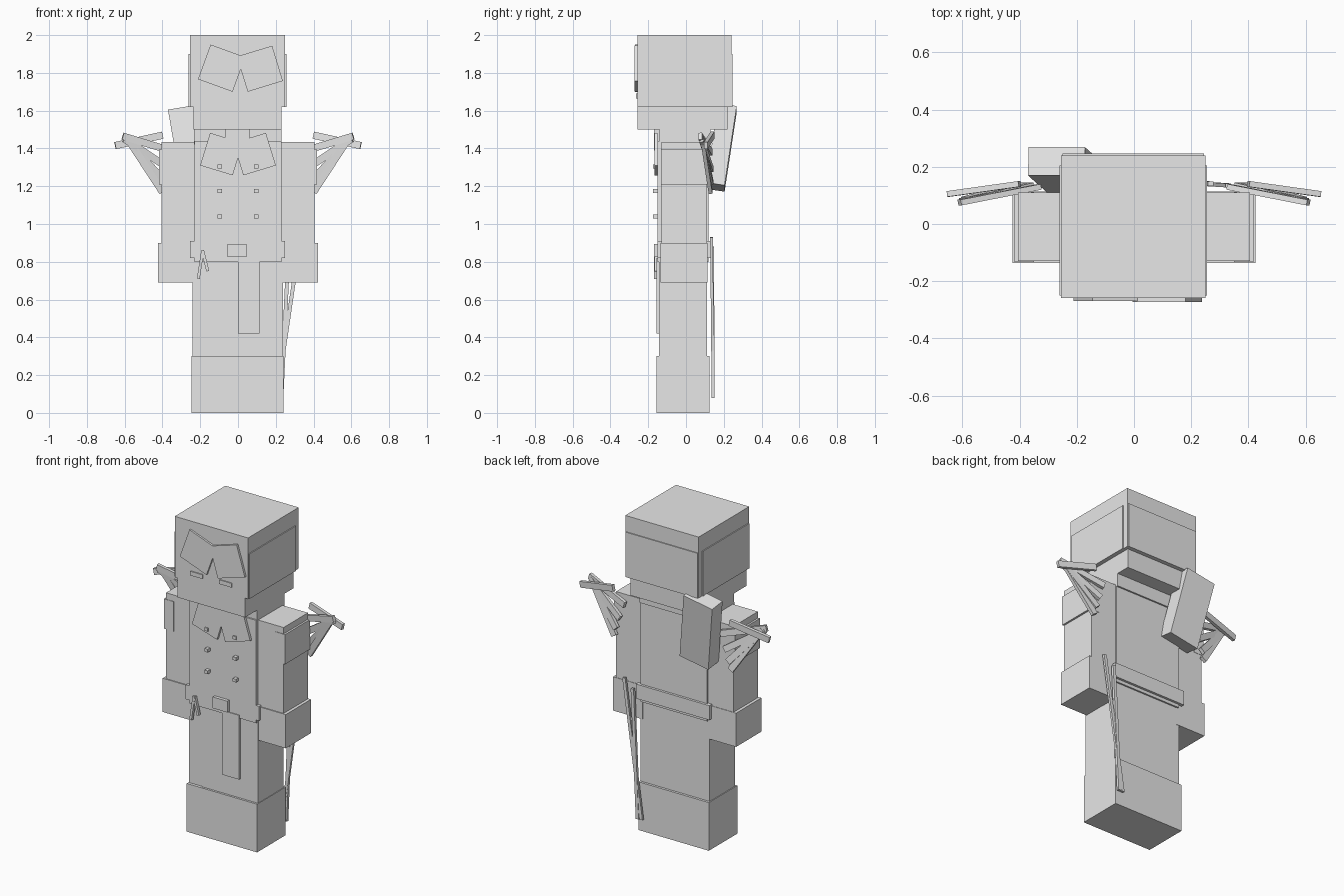
import bpy
import math
from mathutils import Vector, Euler

old = bpy.data.objects.get("Cube")
if old:
    bpy.data.objects.remove(old, do_unlink=True)

grey = bpy.data.materials.new("plain_grey")
grey.use_nodes = True
grey.diffuse_color = (0.8, 0.8, 0.8, 1)
grey.node_tree.nodes["Principled BSDF"].inputs["Base Color"].default_value = (0.8, 0.8, 0.8, 1)


def make_box(name, center, size, rot=None):
    """Box with the given centre, size and optional rotation."""
    sx, sy, sz = (s / 2 for s in size)
    verts = [(x, y, z) for x in (-sx, sx) for y in (-sy, sy) for z in (-sz, sz)]
    faces = [(0, 1, 3, 2), (4, 6, 7, 5), (0, 4, 5, 1),
             (2, 3, 7, 6), (0, 2, 6, 4), (1, 5, 7, 3)]
    mesh = bpy.data.meshes.new(name)
    mesh.from_pydata(verts, [], faces)
    mesh.materials.append(grey)
    obj = bpy.data.objects.new(name, mesh)
    obj.location = center
    if rot:
        obj.rotation_euler = rot
    bpy.context.collection.objects.link(obj)
    return obj


def span(name, x, y, z):
    """Upright box from its ranges on each axis."""
    return make_box(name, [(a + b) / 2 for a, b in (x, y, z)],
                    [b - a for a, b in (x, y, z)])


def bar(name, p, q, width, depth):
    """Straight bar between two points; depth lies along y."""
    p, q = Vector(p), Vector(q)
    d = q - p
    pitch = math.atan2(d.x, d.z)
    tilt = -math.asin(d.y / d.length)
    rot = (Euler((0, pitch, 0)).to_matrix() @ Euler((tilt, 0, 0)).to_matrix()).to_euler()
    return make_box(name, (p + q) / 2, (width, depth, d.length), rot)


# Head and hair layers
span("head", (-0.235, 0.23), (-0.258, 0.22), (1.5, 1.97))
span("hair_cap", (-0.255, 0.25), (-0.258, 0.24), (1.62, 2.0))
span("hair_sides", (-0.261, 0.256), (-0.25, 0.205), (1.62, 1.9))
span("hair_back", (-0.25, 0.245), (0.2, 0.246), (1.62, 1.9))

# Face: two tilted brow plates and the eyes
make_box("right_fringe", (-0.087, -0.263, 1.825), (0.195, 0.014, 0.195), (0, math.radians(20), 0))
make_box("left_fringe", (0.116, -0.265, 1.822), (0.195, 0.014, 0.195), (0, math.radians(-17), 0))
for side, x in (("right", -0.103), ("left", 0.098)):
    make_box(side + "_eye", (x, -0.26, 1.677), (0.085, 0.009, 0.026))

# Torso, coat and belt
span("neck", (-0.232, 0.23), (-0.14, 0.13), (1.42, 1.5))
span("torso", (-0.23, 0.23), (-0.15, 0.12), (0.8, 1.44))
span("belt", (-0.255, 0.25), (-0.15, 0.135), (0.82, 0.91))
span("buckle", (-0.055, 0.045), (-0.17, -0.14), (0.825, 0.895))
span("sash", (0.0, 0.115), (-0.155, -0.13), (0.42, 0.82))

# Collar, tie and buttons
for side, s in (("right", -1), ("left", 1)):
    make_box(side + "_collar", (s * 0.088, -0.159, 1.37), (0.18, 0.016, 0.18),
             (0, math.radians(-17 * s), 0))
    for i, z in enumerate((1.305, 1.175, 1.04)):
        make_box(f"{side}_button_{i + 1}", (s * 0.097, -0.162, z), (0.022, 0.026, 0.02))
span("neck_tie", (-0.07, 0.06), (-0.17, -0.14), (1.39, 1.5))

# Watch chain on the hip
bar("chain_outer", (-0.21, -0.16, 0.71), (-0.187, -0.16, 0.86), 0.015, 0.018)
bar("chain_inner", (-0.187, -0.158, 0.86), (-0.16, -0.158, 0.75), 0.015, 0.018)

# Legs, trouser panel and boots
span("legs", (-0.24, 0.236), (-0.137, 0.11), (0.0, 0.82))
span("trouser_panel", (-0.15, 0.237), (-0.142, 0.0), (0.3, 0.82))
span("boots", (-0.245, 0.24), (-0.155, 0.125), (0.0, 0.3))

# Arms with shoulder pads and cuffs
for side, s in (("right", -1), ("left", 1)):
    def arm_part(name, inner, outer, y, z):
        span(side + name, sorted((s * inner, s * outer)), y, z)
    arm_part("_arm", 0.2, 0.405, (-0.13, 0.11), (0.69, 1.435))
    arm_part("_shoulder_pad", 0.35, 0.417, (-0.133, 0.112), (1.21, 1.395))
    arm_part("_cuff", 0.22, 0.424, (-0.136, 0.113), (0.69, 0.9))

# Fan of slats behind each shoulder
for side, s in (("right", -1), ("left", 1)):
    slats = [((0.65, 0.105, 1.415), (0.4, 0.14, 1.47)),
             ((0.61, 0.075, 1.465), (0.33, 0.13, 1.38)),
             ((0.60, 0.08, 1.45), (0.36, 0.135, 1.29)),
             ((0.59, 0.085, 1.45), (0.385, 0.135, 1.22)),
             ((0.57, 0.09, 1.43), (0.40, 0.13, 1.17))]
    for i, (p, q) in enumerate(slats):
        bar(f"{side}_fan_slat_{i + 1}", (s * p[0], p[1], p[2]), (s * q[0], q[1], q[2]), 0.038, 0.02)

# Tilted pack behind the right shoulder
make_box("shoulder_pack", (-0.235, 0.187, 1.405), (0.2, 0.1, 0.43), (-0.15, -0.17, 0))

# Two thin rods hanging behind the left hip
bar("outer_rod", (0.33, 0.135, 0.93), (0.205, 0.143, 0.08), 0.02, 0.014)
bar("inner_rod", (0.268, 0.14, 0.88), (0.23, 0.144, 0.08), 0.02, 0.016)
